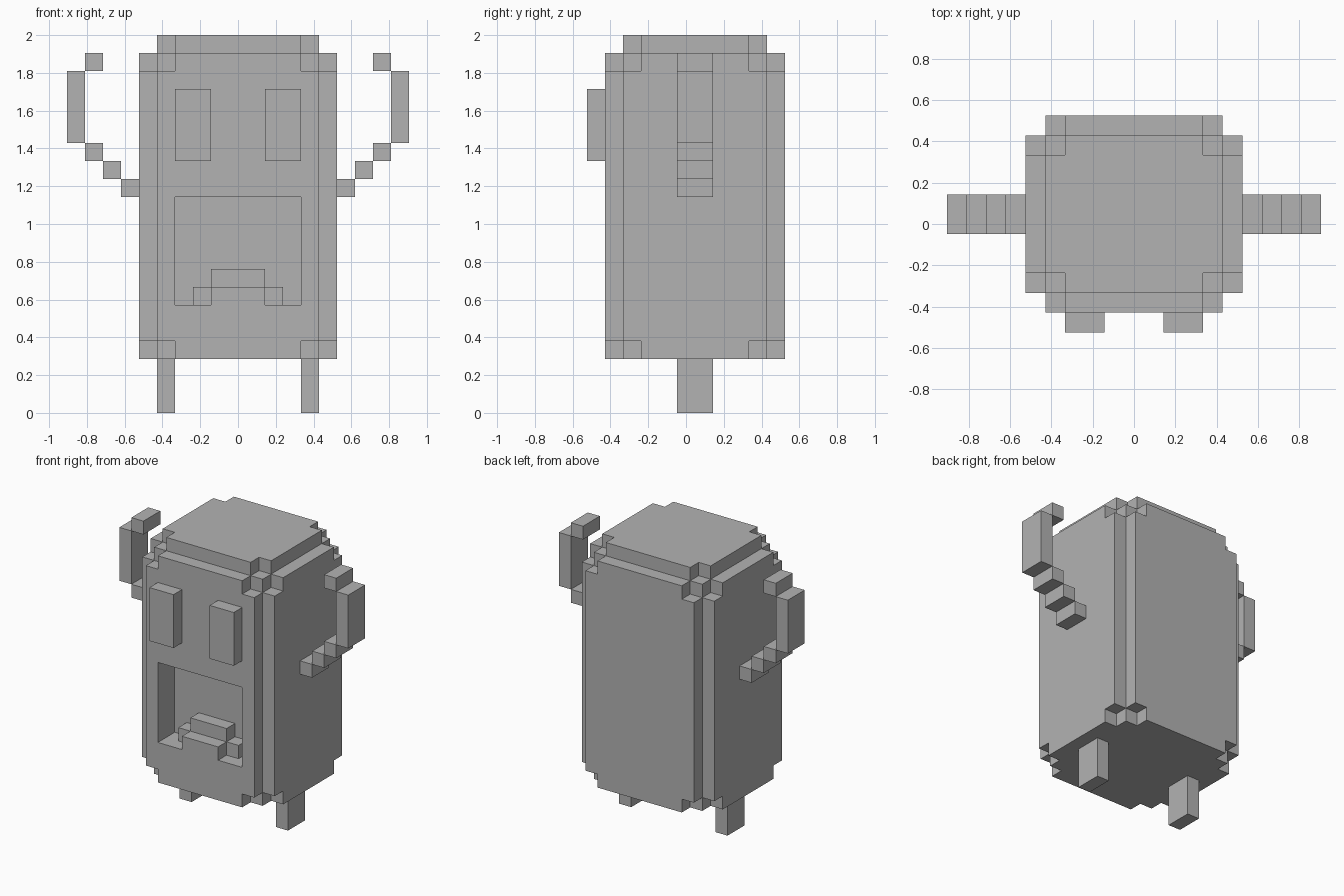
import bpy, bmesh, math
from mathutils import Vector

U = 2 / 21  # size of one block

cube = bpy.data.objects.get("Cube")
if cube:
    bpy.data.objects.remove(cube, do_unlink=True)

grey = bpy.data.materials.new("plain grey")
grey.use_nodes = True
colour = (0.45, 0.45, 0.45, 1)
grey.diffuse_color = colour
grey.node_tree.nodes["Principled BSDF"].inputs["Base Color"].default_value = colour


def finish(name, bm):
    """Turn a bmesh measured in blocks into a scaled object."""
    bmesh.ops.scale(bm, vec=(U, U, U), verts=bm.verts)
    bmesh.ops.recalc_face_normals(bm, faces=bm.faces)
    mesh = bpy.data.meshes.new(name)
    bm.to_mesh(mesh)
    bm.free()
    mesh.materials.append(grey)
    obj = bpy.data.objects.new(name, mesh)
    bpy.context.collection.objects.link(obj)
    return obj


def add_box(bm, xs, ys, zs):
    """Add a box spanning three (low, high) ranges."""
    verts = bmesh.ops.create_cube(bm, size=1)["verts"]
    spans = (xs, ys, zs)
    for v in verts:
        v.co = Vector([s[0] if c < 0 else s[1] for c, s in zip(v.co, spans)])


def mirrored_part(name, boxes):
    """Build the same boxes on the left (+x) and right (-x)."""
    for side, sign in (("left", 1), ("right", -1)):
        bm = bmesh.new()
        for xs, ys, zs in boxes:
            add_box(bm, sorted(sign * x for x in xs), ys, zs)
        finish(f"{side}_{name}", bm)


def in_mouth(x, y, z):
    """Recess two blocks deep, leaving a stepped lip standing in it."""
    if abs(x) > 3 or y > -3 or not 6 < z < 12:
        return False
    front_lip = abs(x) <= 1 and z < 7
    rear_lip = y == -3 and ((abs(x) <= 2 and z < 7) or (abs(x) <= 1 and z < 8))
    return not (front_lip or rear_lip)


def in_body(x, y, z):
    """Block-rounded box: stepped edges and corners, flat bottom."""
    ring_x = max(0, abs(x) - 3)
    ring_y = max(0, abs(y - 0.5) - 2.5)
    ring_z = max(0, z - 18.5, 4.5 - z)
    return ring_x + ring_y + ring_z <= 3 and not in_mouth(x, y, z)


# Body with its mouth: keep only the outer skin of the filled blocks
cells = {(x, y, z + 0.5) for x in range(-5, 6) for y in range(-4, 6)
         for z in range(3, 21) if in_body(x, y, z + 0.5)}
bm = bmesh.new()
for cell in cells:
    for axis in range(3):
        for sign in (-1, 1):
            step = Vector((0, 0, 0))
            step[axis] = sign
            if tuple(Vector(cell) + step) in cells:
                continue
            a, b = Vector((0, 0, 0)), Vector((0, 0, 0))
            a[(axis + 1) % 3] = b[(axis + 2) % 3] = 0.5
            mid = Vector(cell) + step / 2
            corners = [mid - a - b, mid + a - b, mid + a + b, mid - a + b]
            bm.faces.new([bm.verts.new(c) for c in corners[::sign]])
bmesh.ops.remove_doubles(bm, verts=bm.verts, dist=0.01)
bmesh.ops.dissolve_limit(bm, angle_limit=math.radians(1),
                         verts=bm.verts, edges=bm.edges)
finish("body", bm)

# Raised eyes
mirrored_part("eye", [((1.5, 3.5), (-5.5, -4.5), (14, 18))])

# Legs
limb_y = (-0.5, 1.5)
mirrored_part("leg", [((3.5, 4.5), limb_y, (0, 3))])

# Raised arms: stair of blocks, long forearm, hand turned inwards
arm = [((5.5 + i, 6.5 + i), limb_y, (12 + i, 13 + i)) for i in range(3)]
arm.append(((8.5, 9.5), limb_y, (15, 19)))
arm.append(((7.5, 8.5), limb_y, (19, 20)))
mirrored_part("arm", arm)
